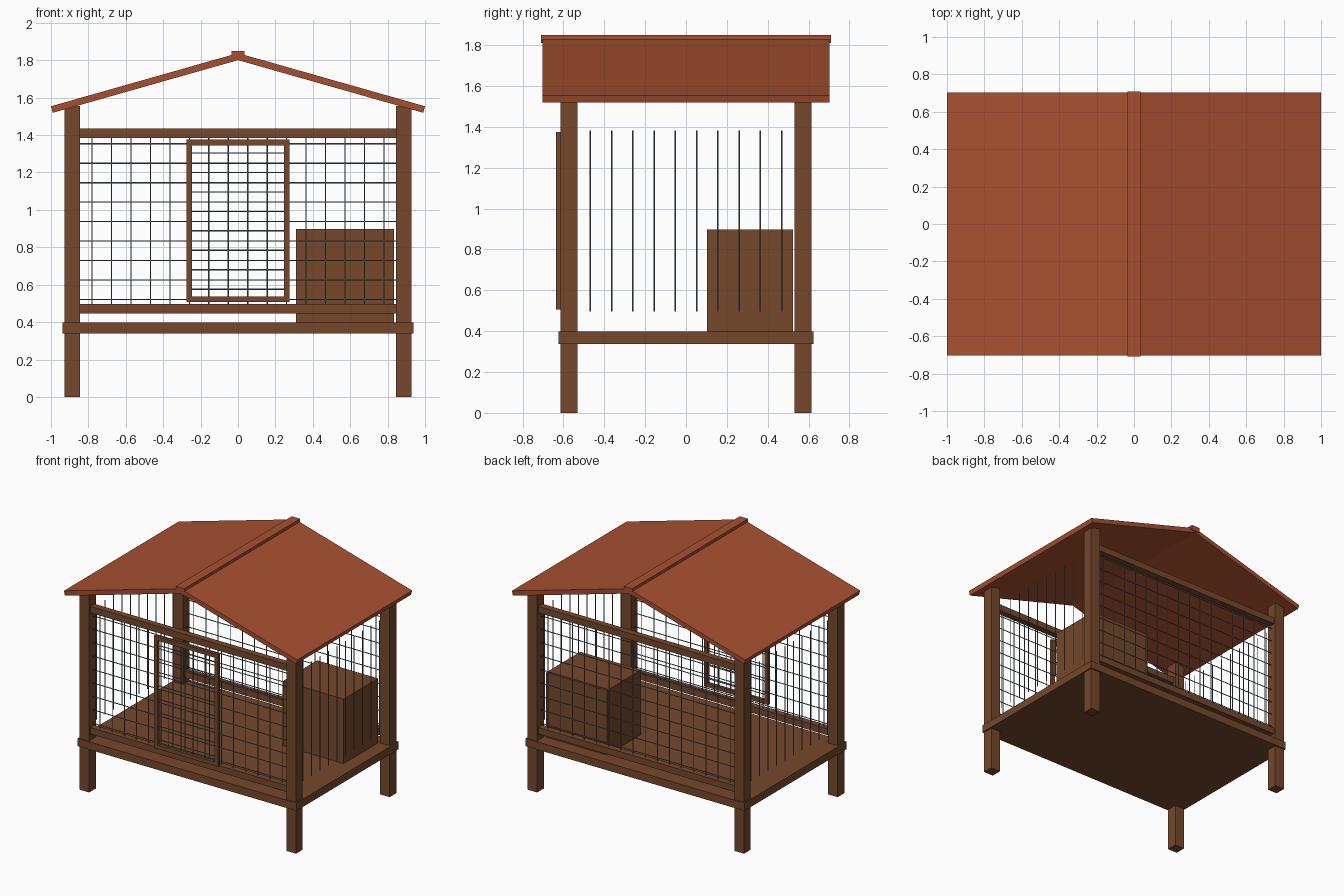
import bpy, bmesh, math
from mathutils import Matrix, Vector

if "Cube" in bpy.data.objects:
    bpy.data.objects.remove(bpy.data.objects["Cube"])


def material(name, rgb):
    m = bpy.data.materials.new(name)
    m.diffuse_color = (*rgb, 1)
    m.use_nodes = True
    m.node_tree.nodes["Principled BSDF"].inputs["Base Color"].default_value = m.diffuse_color
    return m


WOOD = material("brown wood", (0.18, 0.064, 0.024))
ROOF = material("red roof", (0.39, 0.08, 0.03))
WIRE = material("blue grey wire", (0.115, 0.19, 0.225))


def finish(name, bm, mat):
    mesh = bpy.data.meshes.new(name)
    bm.to_mesh(mesh)
    bm.free()
    mesh.materials.append(mat)
    ob = bpy.data.objects.new(name, mesh)
    bpy.context.collection.objects.link(ob)
    return ob


def add_box(bm, lo, hi):
    lo, hi = Vector(lo), Vector(hi)
    bmesh.ops.create_cube(bm, size=1, matrix=Matrix.Translation((lo + hi) / 2)
                          @ Matrix.Diagonal((*(hi - lo), 1)))


def boxes(name, mat, *bounds):
    bm = bmesh.new()
    for lo, hi in bounds:
        add_box(bm, lo, hi)
    return finish(name, bm, mat)


def add_rod(bm, a, b, r=0.0032):
    a, b = Vector(a), Vector(b)
    d = b - a
    bmesh.ops.create_cone(bm, cap_ends=True, segments=12, radius1=r, radius2=r, depth=d.length,
                          matrix=Matrix.Translation((a + b) / 2)
                          @ d.to_track_quat('Z', 'Y').to_matrix().to_4x4())
    for f in bm.faces:
        f.smooth = len(f.verts) == 4


def spread(n, step=0.104):
    return [(i - (n - 1) / 2) * step for i in range(n)]


def wire_panel(name, y, half_x, z0, z1, cols, rows):
    bm = bmesh.new()
    for x in spread(cols):
        add_rod(bm, (x, y, z0), (x, y, z1))
    for z in spread(rows):
        zc = (z0 + z1) / 2 + z
        add_rod(bm, (-half_x, y, zc), (half_x, y, zc))
    return finish(name, bm, WIRE)


# Floor and corner posts
boxes("floor", WOOD, ((-0.937, -0.624, 0.338), (0.937, 0.624, 0.398)))
for sx, side in ((-1, "left"), (1, "right")):
    for sy, end in ((-1, "front"), (1, "back")):
        x, y = sx * 0.886, sy * 0.573
        boxes(f"{end}_{side}_post", WOOD, ((x - 0.041, y - 0.041, 0), (x + 0.041, y + 0.041, 1.555)))

# Rails and wire mesh on the front and back
for y, end in ((-0.573, "front"), (0.573, "back")):
    for z, level in ((0.472, "lower"), (1.41, "upper")):
        boxes(f"{end}_{level}_rail", WOOD,
              ((-0.85, y - 0.025, z - 0.025), (0.85, y + 0.025, z + 0.025)))
    wire_panel(f"{end}_mesh", y, 0.85, 0.49, 1.385, 16, 9)

# Upright wires on the two open sides
for x, side in ((-0.886, "left"), (0.886, "right")):
    bm = bmesh.new()
    for y in spread(10):
        add_rod(bm, (x, y, 0.497), (x, y, 1.382))
    finish(f"{side}_wires", bm, WIRE)

# Door frame with its own mesh
Y0, Y1 = -0.637, -0.613
boxes("door_frame", WOOD,
      ((-0.275, Y0, 0.507), (-0.245, Y1, 1.375)), ((0.245, Y0, 0.507), (0.275, Y1, 1.375)),
      ((-0.245, Y0, 0.507), (0.245, Y1, 0.537)), ((-0.245, Y0, 1.345), (0.245, Y1, 1.375)))
wire_panel("door_mesh", -0.625, 0.25, 0.51, 1.37, 4, 8)

# Nest box
boxes("nest_box", WOOD, ((0.311, 0.104, 0.39), (0.833, 0.523, 0.898)))

# Sloping roof panels and ridge cap
SLOPE = math.atan(0.284)
THICK = 0.036
along = Vector((math.cos(SLOPE), 0, -math.sin(SLOPE)))
down = Vector((-math.sin(SLOPE), 0, -math.cos(SLOPE))) * THICK
for s, side in ((-1, "left"), (1, "right")):
    top = Vector((0, 0, 1.838))
    eave = top + along * (1.0 / math.cos(SLOPE))
    under = Vector((0, 0, 1.838 - THICK / math.cos(SLOPE)))
    profile = [top, eave, eave + down, under]
    bm = bmesh.new()
    face = bm.faces.new([bm.verts.new((s * p.x, -0.703, p.z)) for p in profile])
    ext = bmesh.ops.extrude_face_region(bm, geom=[face])
    bmesh.ops.translate(bm, vec=(0, 1.406, 0),
                        verts=[v for v in ext["geom"] if isinstance(v, bmesh.types.BMVert)])
    bmesh.ops.recalc_face_normals(bm, faces=bm.faces)
    finish(f"{side}_roof", bm, ROOF)
boxes("ridge_cap", ROOF, ((-0.036, -0.709, 1.81), (0.036, 0.709, 1.85)))
